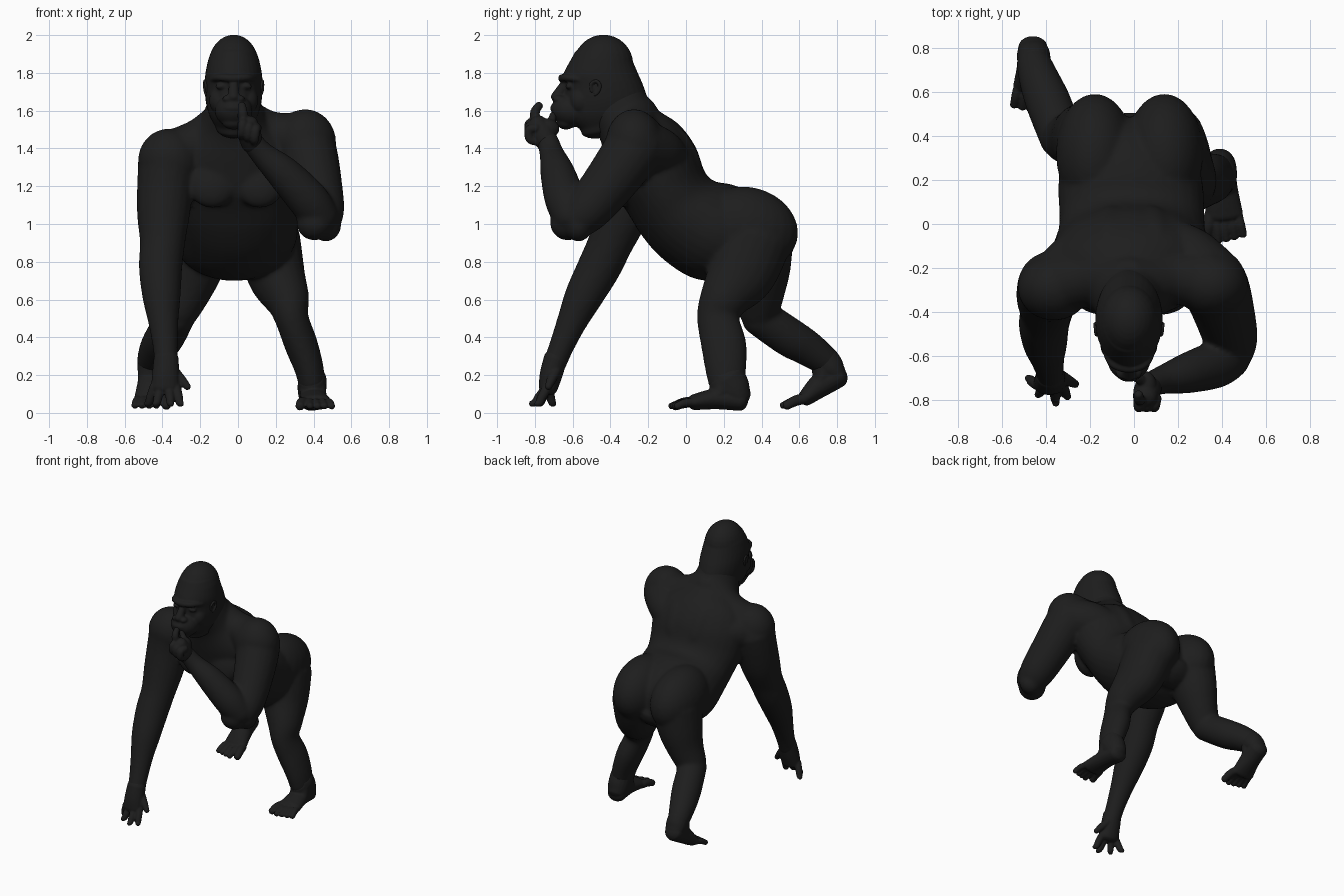
import bpy, bmesh, math
from mathutils import Vector, Matrix

cube = bpy.data.objects.get("Cube")
if cube:
    bpy.data.objects.remove(cube, do_unlink=True)

mat = bpy.data.materials.new("dark charcoal")
mat.use_nodes = True
COLOUR = (0.0125, 0.0125, 0.0125, 1)
mat.diffuse_color = COLOUR
bsdf = mat.node_tree.nodes["Principled BSDF"]
bsdf.inputs["Base Color"].default_value = COLOUR
bsdf.inputs["Roughness"].default_value = 0.8


def spline(keys, n=5):
    """Smooth interpolation through tuples of numbers."""
    out = []
    for i in range(len(keys) - 1):
        p0, p1 = keys[max(i - 1, 0)], keys[i]
        p2, p3 = keys[i + 1], keys[min(i + 2, len(keys) - 1)]
        for j in range(n):
            t = j / n
            out.append([0.5 * (2 * b + (c - a) * t + (2 * a - 5 * b + 4 * c - d) * t * t
                               + (3 * b - a - 3 * c + d) * t ** 3)
                        for a, b, c, d in zip(p0, p1, p2, p3)])
    out.append(list(keys[-1]))
    return out


def loft(bm, rings, seg=24, cap=0.7):
    """Skin elliptical rings (centre, axis, axis) and close them with domes."""
    def dome(ring, away):
        c, u, v = ring
        depth = cap * min(u.length, v.length)
        return [(c + away * depth * math.sin(a), u * math.cos(a), v * math.cos(a))
                for a in (0.5, 0.95, 1.35)]
    first = (rings[0][0] - rings[1][0]).normalized()
    last = (rings[-1][0] - rings[-2][0]).normalized()
    rings = dome(rings[0], first)[::-1] + rings + dome(rings[-1], last)
    loops = []
    for c, u, v in rings:
        loops.append([bm.verts.new(c + u * math.cos(2 * math.pi * k / seg)
                                   + v * math.sin(2 * math.pi * k / seg)) for k in range(seg)])
    for a, b in zip(loops, loops[1:]):
        for k in range(seg):
            bm.faces.new((a[k], a[(k + 1) % seg], b[(k + 1) % seg], b[k]))
    bm.faces.new(loops[0][::-1])
    bm.faces.new(loops[-1])


def tube(bm, keys, hint=(1, 0, 0), seg=20):
    """Limb through (x, y, z, radius along hint, other radius)."""
    pts = spline([k if len(k) == 5 else (*k, k[3]) for k in keys])
    rings = []
    for i, p in enumerate(pts):
        t = Vector(pts[min(i + 1, len(pts) - 1)][:3]) - Vector(pts[max(i - 1, 0)][:3])
        t.normalize()
        u = Vector(hint) - t * t.dot(Vector(hint))
        u.normalize()
        rings.append((Vector(p[:3]), u * p[3], t.cross(u) * p[4]))
    loft(bm, rings, seg)


def trunk(bm, keys, seg=32):
    """Form through (front y, front z, back y, back z, half width, centre x)."""
    rings = []
    for fy, fz, by, bz, w, cx in spline(keys):
        rings.append((Vector((cx, (fy + by) / 2, (fz + bz) / 2)), Vector((w, 0, 0)),
                      Vector((0, by - fy, bz - fz)) / 2))
    loft(bm, rings, seg)


def ball(bm, c, r, tilt=0):
    m = Matrix.Translation(c) @ Matrix.Rotation(tilt, 4, 'X') @ Matrix.Diagonal((*r, 1))
    bmesh.ops.create_uvsphere(bm, u_segments=24, v_segments=16, radius=1, matrix=m)


def finish(bm, name, voxel, smooth):
    """Fuse the overlapping forms of one part into one soft skin."""
    bmesh.ops.recalc_face_normals(bm, faces=bm.faces)
    me = bpy.data.meshes.new(name)
    bm.to_mesh(me)
    bm.free()
    me.shade_smooth()
    me.materials.append(mat)
    ob = bpy.data.objects.new(name, me)
    bpy.context.collection.objects.link(ob)
    rm = ob.modifiers.new("fuse", 'REMESH')
    rm.mode = 'VOXEL'
    rm.voxel_size = voxel
    rm.use_smooth_shade = True
    sm = ob.modifiers.new("soften", 'SMOOTH')
    sm.factor = 0.5
    sm.iterations = smooth


# Body: trunk from neck to rump
bm = bmesh.new()
trunk(bm, [(-.54, 1.58, -.23, 1.73, .135, -.02), (-.46, 1.46, -.17, 1.62, .19, -.02),
           (-.42, 1.31, -.04, 1.53, .335, -.01), (-.38, 1.17, .05, 1.41, .37, -.01),
           (-.31, 1.06, .10, 1.275, .355, -.01), (-.235, .94, .155, 1.225, .335, -.01),
           (-.14, .83, .24, 1.21, .33, -.01), (-.01, .735, .34, 1.17, .33, -.015),
           (.10, .70, .42, 1.11, .31, -.02), (.22, .71, .475, 1.02, .25, -.02),
           (.30, .75, .49, .90, .16, -.02)])
for s in (-1, 1):
    ball(bm, (-.02 + s * .158, .325, .975), (.178, .272, .22), -.25)     # buttock
    ball(bm, (-.01 + s * .125, -.325, 1.235), (.14, .08, .155), -.3)     # chest muscle
    tube(bm, [(-.01 + s * .10, -.22, 1.49, .10), (-.01 + s * .10, -.09, 1.43, .10),
              (-.01 + s * .09, -.01, 1.32, .09), (-.01 + s * .08, .02, 1.22, .07)])  # back muscle
# Neck-to-shoulder slopes and shoulder blades
tube(bm, [(-.02, -.28, 1.56, .14), (-.18, -.25, 1.445, .125), (-.34, -.27, 1.36, .14)], (0, 1, 0))
tube(bm, [(-.02, -.28, 1.56, .14), (.16, -.25, 1.485, .115), (.33, -.26, 1.45, .145)], (0, 1, 0))
tube(bm, [(-.36, -.28, 1.32, .14), (-.26, -.16, 1.32, .13), (-.16, -.08, 1.32, .11)], (0, 0, 1))
tube(bm, [(.36, -.26, 1.41, .15), (.26, -.15, 1.38, .135), (.16, -.08, 1.34, .11)], (0, 0, 1))

# Left arm, bent up to the chin
ball(bm, (.355, -.275, 1.43), (.165, .15, .178))
tube(bm, [(.35, -.26, 1.43, .16), (.38, -.31, 1.35, .152), (.415, -.42, 1.20, .138),
          (.44, -.52, 1.08, .124), (.445, -.58, 1.02, .105)])
ball(bm, (.405, -.625, 1.005), (.095, .095, .092))
ball(bm, (.465, -.57, .995), (.082, .075, .088))
tube(bm, [(.44, -.60, 1.03, .10), (.37, -.64, 1.13, .108), (.24, -.68, 1.27, .092),
          (.13, -.71, 1.37, .066), (.065, -.735, 1.45, .056)], (0, 1, 0))
# Right arm, reaching to the ground
ball(bm, (-.365, -.29, 1.335), (.165, .15, .17))
tube(bm, [(-.37, -.28, 1.31, .16), (-.385, -.30, 1.20, .15), (-.395, -.34, 1.05, .14),
          (-.40, -.40, .90, .12), (-.41, -.46, .77, .115), (-.405, -.54, .62, .102),
          (-.395, -.605, .48, .08), (-.385, -.66, .35, .066), (-.38, -.70, .25, .062)])
# Left leg, planted
tube(bm, [(.16, .36, .92, .17, .20), (.20, .29, .74, .155, .185), (.26, .20, .60, .12, .13),
          (.285, .17, .50, .09, .112), (.335, .20, .36, .088, .12), (.375, .21, .24, .078, .11),
          (.392, .215, .15, .07, .095)])
# Right leg, pushing off behind
tube(bm, [(-.19, .38, .92, .17, .19), (-.23, .39, .76, .15, .165), (-.27, .39, .64, .125, .135),
          (-.32, .385, .53, .105, .108)])
tube(bm, [(-.325, .38, .515, .10), (-.385, .54, .405, .104), (-.425, .64, .345, .095),
          (-.455, .73, .28, .08), (-.46, .765, .24, .068)])
finish(bm, "body", .012, 8)

# Head
HX = -.023
bm = bmesh.new()
trunk(bm, [(-.56, 1.50, -.30, 1.55, .10, HX), (-.625, 1.56, -.22, 1.60, .13, HX),
           (-.645, 1.64, -.205, 1.66, .148, HX), (-.64, 1.73, -.225, 1.73, .153, HX),
           (-.65, 1.79, -.255, 1.80, .15, HX), (-.61, 1.87, -.285, 1.87, .135, HX)])
ball(bm, (HX, -.437, 1.845), (.132, .158, .157))                       # crown
ball(bm, (HX, -.61, 1.60), (.10, .105, .088), -.2)                     # muzzle
ball(bm, (HX, -.635, 1.54), (.062, .05, .04))                          # chin
tube(bm, [(HX, -.635, 1.75, .024), (HX, -.68, 1.68, .03), (HX, -.69, 1.667, .03)])  # nose
tube(bm, [(HX - .115, -.565, 1.765, .012), (HX - .075, -.635, 1.775, .019),
          (HX, -.658, 1.772, .02), (HX + .075, -.635, 1.775, .019),
          (HX + .115, -.565, 1.765, .012)], (0, 0, 1))                 # brow
for z, y in ((1.612, -.70), (1.578, -.688)):                           # lips
    tube(bm, [(HX - .075, y + .06, z - .006, .012), (HX - .04, y + .014, z, .018),
              (HX, y, z + .002, .02), (HX + .04, y + .014, z, .018),
              (HX + .075, y + .06, z - .006, .012)], (0, 0, 1), 14)
for s in (-1, 1):
    ball(bm, (HX + s * .034, -.675, 1.662), (.026, .03, .02))          # nostril
    ball(bm, (HX + s * .065, -.618, 1.728), (.032, .02, .016))         # eyelid
    ball(bm, (HX + s * .075, -.555, 1.655), (.055, .06, .07))          # cheek
finish(bm, "head", .007, 5)

# Ears: rim and lobe
for s, side in ((1, "left"), (-1, "right")):
    bm = bmesh.new()
    x = HX + s * .142
    tube(bm, [(x, -.50, 1.70, .008), (x + s * .006, -.503, 1.74, .009),
              (x + s * .01, -.475, 1.757, .009), (x + s * .012, -.455, 1.733, .009),
              (x + s * .008, -.465, 1.70, .009), (x, -.483, 1.683, .009)], (1, 0, 0), 12)
    ball(bm, (x - s * .004, -.478, 1.72), (.011, .026, .034))
    finish(bm, side + "_ear", .005, 1)

# Left hand, curled at the mouth
bm = bmesh.new()
tube(bm, [(.075, -.73, 1.42, .056, .055), (.06, -.76, 1.48, .062, .065), (.05, -.79, 1.535, .055, .05)])
ball(bm, (.055, -.745, 1.505), (.05, .075, .055))
tube(bm, [(.03, -.79, 1.53, .028), (.025, -.80, 1.59, .026), (.02, -.775, 1.63, .021)], seg=12)
tube(bm, [(.06, -.74, 1.51, .028), (.03, -.71, 1.55, .023), (.01, -.705, 1.58, .017)], seg=12)
for i in range(3):
    x, z = .025 + .034 * i, 1.54 - .016 * i
    tube(bm, [(x + .01, -.79, z, .024), (x, -.83, z - .01, .025), (x - .005, -.825, z - .06, .023),
              (x - .01, -.78, z - .075, .02)], seg=12)
finish(bm, "left_hand", .006, 3)

# Right hand, fingertips spread on the ground
bm = bmesh.new()
tube(bm, [(-.38, -.69, .29, .066, .062), (-.383, -.715, .20, .072, .06), (-.385, -.73, .13, .075, .05)])
for x, tx, ty in ((-.44, -.485, -.70), (-.405, -.44, -.78), (-.365, -.355, -.82), (-.33, -.30, -.79)):
    tube(bm, [(x, -.73, .14, .027), ((x + tx) / 2, (ty - .735) / 2, .085, .024),
              (tx * .7 + x * .3, ty * .75 - .735 * .25, .055, .021), (tx, ty, .048, .016)], seg=12)
tube(bm, [(-.34, -.69, .22, .03), (-.295, -.715, .17, .025), (-.265, -.73, .135, .018)], seg=12)
finish(bm, "right_hand", .006, 2)


def foot(name, ankle, heel, ball_pt, toe, inner, size, girth):
    """Foot from ankle and heel to ball with five toes; inner is the big-toe side."""
    a, h, b, t = Vector(ankle), Vector(heel), Vector(ball_pt), Vector(toe)
    m = h.lerp(b, .5) + Vector((0, 0, .014))
    bm = bmesh.new()
    tube(bm, [(*h, .068, size), (*m, .072, size), (*b, .088, .042)])
    tube(bm, [(*a, .076, girth), (*a.lerp(h, .5), .076, girth * .9), (*a.lerp(h, .85), .07, girth * .7)])
    tube(bm, [(*a, .072, .08), (*a.lerp(m, .8), .07, .055), (*b.lerp(m, .4), .07, .04)])
    for i in range(5):
        off = Vector((inner * (.07 - .035 * i), 0, 0))
        r = .029 if i == 0 else .022
        back = Vector((inner * .015, .02, 0)) if i == 0 else Vector((0, .010 * (i - 1), 0))
        p, q = b + off * .9, t + off * 1.1 + back
        k = p.lerp(q, .5) + Vector((0, 0, .008))
        tube(bm, [(*p, r), (*k, r), (*q, r * .85)], seg=12)
    finish(bm, name, .006, 5)


foot("left_foot", (.393, .212, .18), (.39, .29, .066), (.41, .04, .056), (.42, -.08, .035), -1, .056, .104)
foot("right_foot", (-.455, .735, .275), (-.46, .805, .20), (-.463, .63, .075), (-.47, .51, .038), 1, .066, .08)
